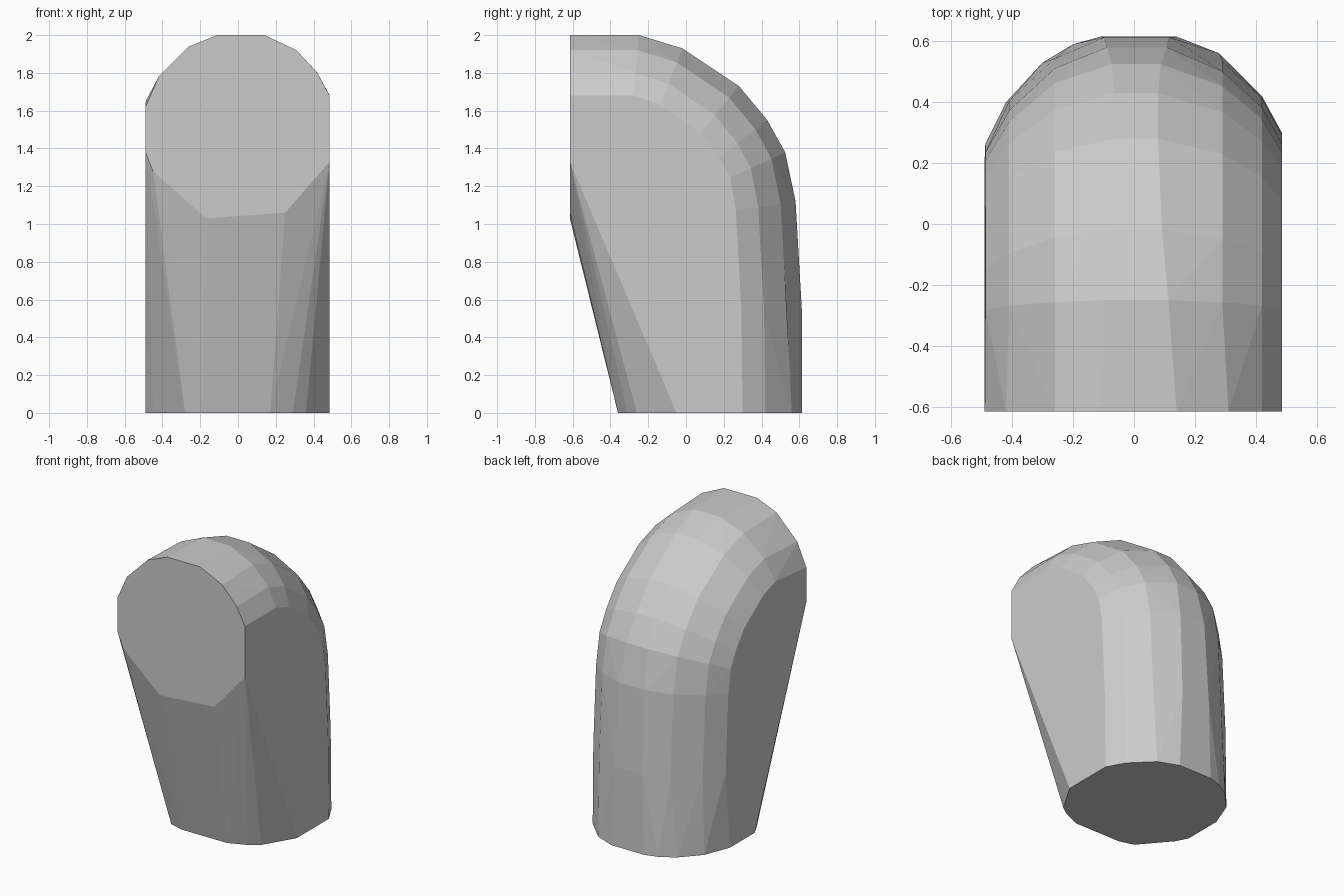
import bpy, bmesh
from math import radians, sin, cos

if "Cube" in bpy.data.objects:
    bpy.data.objects.remove(bpy.data.objects["Cube"])

# Front opening outline (x, z) on the plane y = -0.615
front = [(-.11, 2), (.14, 2), (.31, 1.92), (.42, 1.8), (.485, 1.68), (.485, 1.33),
         (.25, 1.06), (-.17, 1.03), (-.45, 1.28), (-.49, 1.38), (-.49, 1.62),
         (-.42, 1.78), (-.26, 1.94)]

# Bottom outline (x, y) on the plane z = 0
base = [(-.11, .615), (.14, .615), (.28, .56), (.42, .42), (.485, .3), (.485, -.05),
        (.36, -.26), (.29, -.31), (.17, -.36), (-.18, -.36), (-.28, -.33), (-.45, -.13),
        (-.49, -.05), (-.49, .22), (-.42, .4), (-.3, .53), (-.2, .59)]

# Outer bend seen from the side: (y, z, direction of the surface normal)
bend = [(-.25, 2.0, 85), (-.02, 1.93, 69), (.28, 1.73, 51), (.43, 1.55, 38),
        (.525, 1.38, 25), (.58, 1.12, 9), (.613, .55, 2)]

# Half-round pipe section: (x, depth below the outer bend)
section = [(-.488, .35), (-.41, .21), (-.26, .07), (-.1, 0),
           (.12, 0), (.29, .08), (.42, .2), (.485, .32)]

points = [(x, -.615, z) for x, z in front] + [(x, y, 0) for x, y in base]
for y, z, a in bend:
    a = radians(a)
    # the crown narrows where the pipe turns
    k = 1 - .35 * sin(2 * a)
    for x, d in section:
        w = x * k if d == 0 else x
        points.append((w, y - d * cos(a), z - d * sin(a)))

# Solid hull wrapped around the elbow
bm = bmesh.new()
for p in points:
    bm.verts.new(p)
res = bmesh.ops.convex_hull(bm, input=bm.verts[:])
loose = [v for v in bm.verts if not v.link_faces]
bmesh.ops.delete(bm, geom=loose, context='VERTS')
bmesh.ops.dissolve_limit(bm, angle_limit=radians(1), verts=bm.verts[:], edges=bm.edges[:])
bmesh.ops.recalc_face_normals(bm, faces=bm.faces[:])

mesh = bpy.data.meshes.new("elbow_hull")
bm.to_mesh(mesh)
bm.free()
bpy.context.collection.objects.link(bpy.data.objects.new("elbow_hull", mesh))
